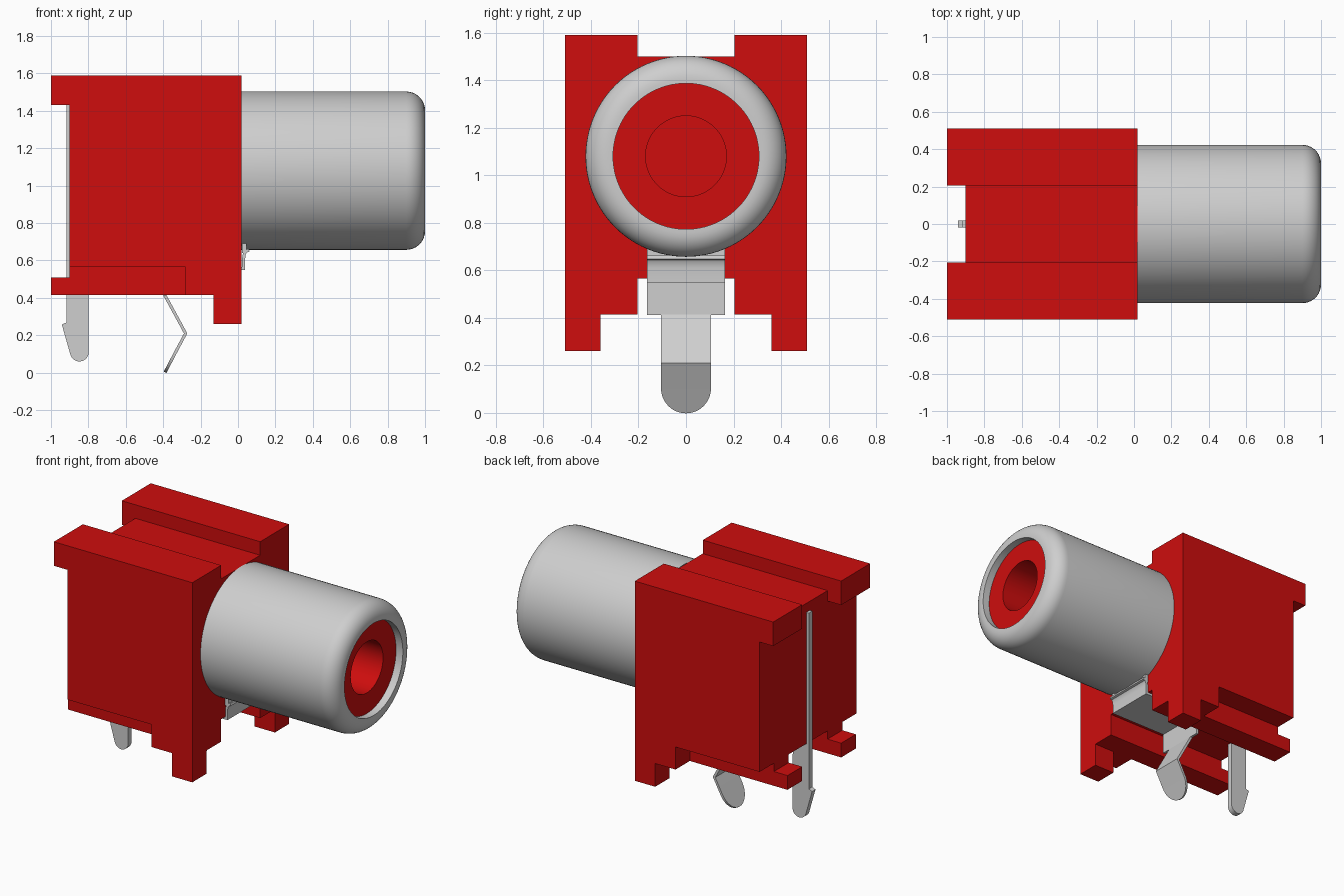
import bpy, bmesh, math
from mathutils import Matrix

if "Cube" in bpy.data.objects:
    bpy.data.objects.remove(bpy.data.objects["Cube"])


def material(name, rgb, roughness):
    m = bpy.data.materials.new(name)
    m.use_nodes = True
    m.diffuse_color = (*rgb, 1)
    bsdf = m.node_tree.nodes["Principled BSDF"]
    bsdf.inputs["Base Color"].default_value = (*rgb, 1)
    bsdf.inputs["Roughness"].default_value = roughness
    return m


RED = material("red plastic", (0.62, 0.004, 0.004), 0.5)
METAL = material("light grey metal", (0.62, 0.62, 0.62), 0.5)
AXIS_Z = 1.08      # height of the socket axis


def finish(bm, name, mat, smooth=False):
    bmesh.ops.recalc_face_normals(bm, faces=bm.faces)
    mesh = bpy.data.meshes.new(name)
    bm.to_mesh(mesh)
    bm.free()
    obj = bpy.data.objects.new(name, mesh)
    bpy.context.collection.objects.link(obj)
    if mat:
        mesh.materials.append(mat)
    bpy.ops.object.select_all(action="DESELECT")
    obj.select_set(True)
    bpy.context.view_layer.objects.active = obj
    if smooth:
        bpy.ops.object.shade_smooth_by_angle(angle=math.radians(35))
    return obj


def box(name, x, y, z, mat=None):
    bm = bmesh.new()
    bmesh.ops.create_cube(bm, size=1)
    for v in bm.verts:
        v.co = [lo + (c + 0.5) * (hi - lo) for c, (lo, hi) in zip(v.co, (x, y, z))]
    return finish(bm, name, mat)


def lathe(name, profile, mat, steps=96):
    """Spin (x, radius) points about the socket axis."""
    bm = bmesh.new()
    verts = [bm.verts.new((x, 0, AXIS_Z + r)) for x, r in profile]
    edges = [bm.edges.new(p) for p in zip(verts, verts[1:])]
    bmesh.ops.spin(bm, geom=verts + edges, cent=(0, 0, AXIS_Z), axis=(1, 0, 0),
                   angle=2 * math.pi, steps=steps)
    bmesh.ops.remove_doubles(bm, verts=bm.verts, dist=1e-4)
    return finish(bm, name, mat, True)


def sheet(name, rows, thickness=0.016):
    """Bent metal sheet through (x, z, half width) rows."""
    bm = bmesh.new()
    pairs = [(bm.verts.new((x, -w, z)), bm.verts.new((x, w, z))) for x, z, w in rows]
    for (a, b), (c, d) in zip(pairs, pairs[1:]):
        bm.faces.new((a, b, d, c))
    obj = finish(bm, name, METAL)
    mod = obj.modifiers.new("Thickness", "SOLIDIFY")
    mod.thickness, mod.offset, mod.use_even_offset = thickness, 0, True
    bpy.ops.object.modifier_apply(modifier=mod.name)
    bpy.ops.object.shade_smooth_by_angle(angle=math.radians(25))
    return obj


# Housing: one block with the grooves, notches and steps cut away
housing = box("housing", (-1, 0.02), (-0.51, 0.51), (0.26, 1.59), RED)
cuts = [
    ((-2, 1), (-0.205, 0.205), (1.50, 2)),         # top groove
    ((-2, -0.9), (-0.205, 0.205), (0, 2.1)),       # rear centre slot
    ((-2.1, -0.9), (-1, 1), (0.51, 1.43)),         # rear recess between flanges
    ((-2.2, -0.13), (-1.1, 1.1), (-1, 0.415)),     # underside behind the feet
    ((-2.3, 1.1), (-0.36, 0.36), (-1.1, 0.415)),   # gap between the feet
    ((-2.4, 1.2), (-0.205, 0.205), (-1.2, 0.565)), # underside channel
    ((-2.5, -0.28), (0.36, 1.2), (-1.3, 0.565)),   # lower side step, left
    ((-2.5, -0.28), (-1.2, -0.36), (-1.3, 0.565)), # lower side step, right
]
for x, y, z in cuts:
    cutter = box("housing_cutter", x, y, z)
    cutter.hide_render = True
    mod = housing.modifiers.new("Cut", "BOOLEAN")
    mod.operation, mod.solver, mod.object = "DIFFERENCE", "EXACT", cutter
    bpy.context.view_layer.objects.active = housing
    bpy.ops.object.modifier_apply(modifier=mod.name)
    bpy.data.objects.remove(cutter)

# Outer metal sleeve with a rounded front rim
arc = [math.radians(a) for a in range(0, 91, 10)]
rim = [(0.9 + 0.1 * math.sin(a), 0.323 + 0.1 * math.cos(a)) for a in arc]
lathe("sleeve", [(0.02, 0.423)] + rim + [(1.0, 0.307), (0.95, 0.307)], METAL)

# Plastic insulator with the centre hole
lathe("insulator", [(0.95, 0.307), (0.95, 0.17), (0.022, 0.17), (0.022, 0)], RED)

# Ground strap: drops from the sleeve, runs under the housing and turns down
sheet("ground_strap", [(0.06, 0.655, 0.165), (0.043, 0.65, 0.165), (0.034, 0.635, 0.165),
                       (0.03, 0.61, 0.165), (0.03, 0.556, 0.165),
                       (-0.39, 0.556, 0.165), (-0.39, 0.412, 0.165)])
box("ground_strap_root", (0.021, 0.045), (-0.165, 0.165), (0.64, 0.69), METAL)

# Kinked ground leg with a round tip
R = 0.105
tip = []
for i in range(13):
    a = math.radians(88 * i / 12)
    z = R * (1 - math.sin(a))
    tip.append((-0.39 + 0.11 * z / 0.21, z + 0.002, R * math.cos(a)))
sheet("ground_leg", [(-0.39, 0.43, R), (-0.39, 0.412, R), (-0.28, 0.21, R)] + tip)

# Centre contact: flat blade with a barb and a round tip
outline = [(-0.80, 0.60), (-0.895, 0.60), (-0.895, 1.44), (-0.918, 1.44),
           (-0.918, 0.268), (-0.942, 0.258)]
outline += [(-0.848 + 0.05 * math.cos(a), 0.11 + 0.05 * math.sin(a))
            for a in (math.radians(d) for d in range(195, 361, 15))]
bm = bmesh.new()
face = bm.faces.new([bm.verts.new((x, -0.018, z)) for x, z in outline])
ext = bmesh.ops.extrude_face_region(bm, geom=[face])
moved = [g for g in ext["geom"] if isinstance(g, bmesh.types.BMVert)]
bmesh.ops.translate(bm, verts=moved, vec=(0, 0.036, 0))
finish(bm, "centre_contact", METAL, True)
